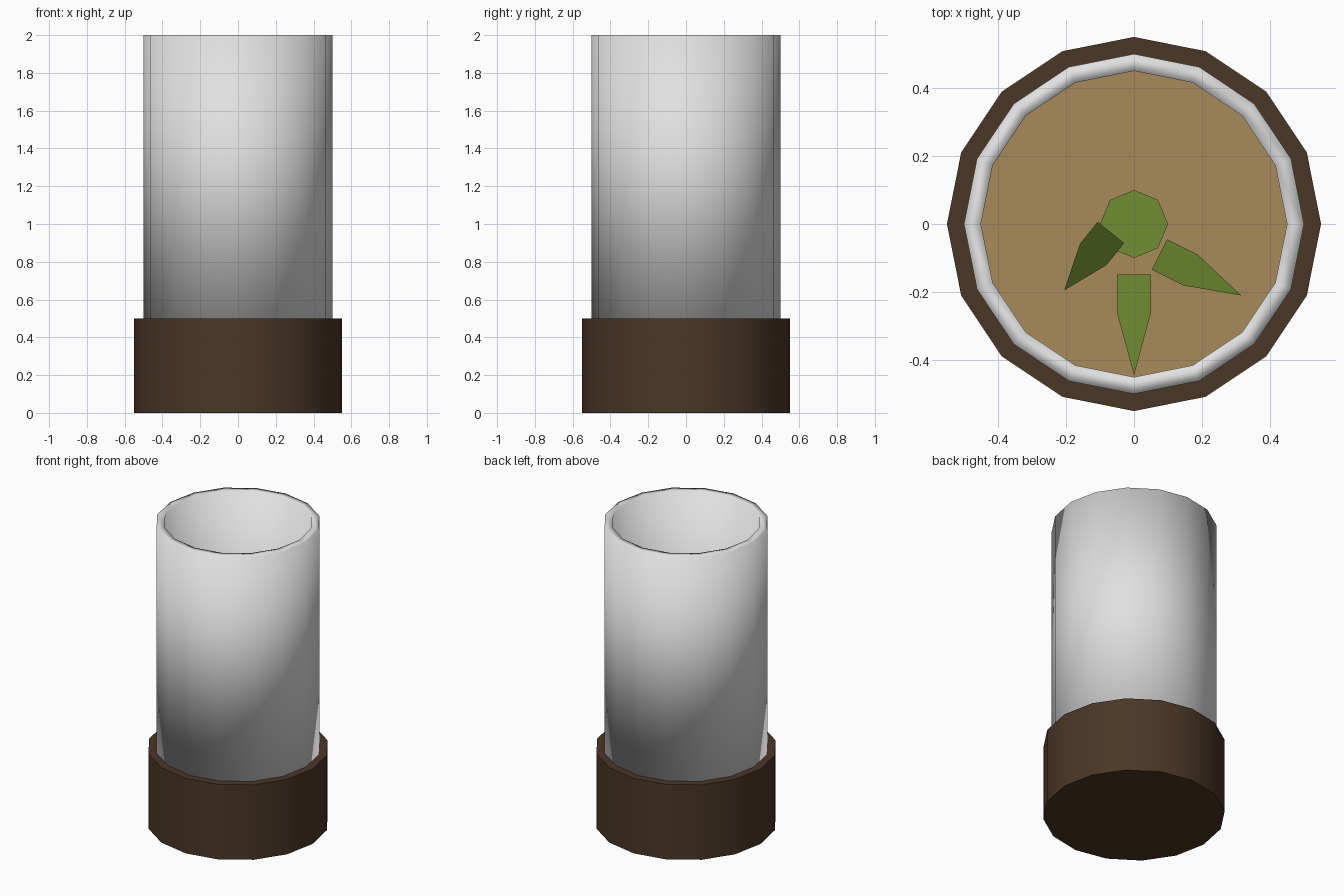
import bpy, bmesh, math
from mathutils import Vector

if "Cube" in bpy.data.objects:
    bpy.data.objects.remove(bpy.data.objects["Cube"])


def material(name, rgb):
    m = bpy.data.materials.new(name)
    m.diffuse_color = (*rgb, 1)
    m.use_nodes = True
    m.node_tree.nodes["Principled BSDF"].inputs["Base Color"].default_value = m.diffuse_color
    return m


BROWN = material("dark wood", (0.068, 0.038, 0.019))
GLASS = material("pale glass", (0.75, 0.75, 0.75))
SOIL = material("sandy soil", (0.39, 0.26, 0.102))
GREEN = material("leaf green", (0.16, 0.265, 0.031))


def add_mesh(name, verts, faces, mat):
    me = bpy.data.meshes.new(name)
    me.from_pydata(verts, [], faces)
    me.materials.append(mat)
    ob = bpy.data.objects.new(name, me)
    bpy.context.collection.objects.link(ob)
    bm = bmesh.new()
    bm.from_mesh(me)
    bmesh.ops.recalc_face_normals(bm, faces=bm.faces)
    bm.to_mesh(me)
    bm.free()
    return ob


def cylinder(name, radius, z0, z1, sides, mat):
    ring = [(radius * math.cos(math.tau * i / sides), radius * math.sin(math.tau * i / sides))
            for i in range(sides)]
    verts = [(x, y, z) for z in (z0, z1) for x, y in ring]
    faces = [(i, (i + 1) % sides, (i + 1) % sides + sides, i + sides) for i in range(sides)]
    faces += [tuple(reversed(range(sides))), tuple(range(sides, 2 * sides))]
    ob = add_mesh(name, verts, faces, mat)
    ob.data.shade_smooth()
    ob.data.set_sharp_from_angle(angle=math.radians(50))
    return ob


# Base and soil bed
cylinder("base", 0.55, 0, 0.5, 16, BROWN)
cylinder("soil", 0.45, 0.45, 0.6, 16, SOIL)

# Open glass tube: closed wall profile swept round, smooth over the rim
N = 16
profile = [(0.5, 0.5), (0.5, 2.0), (0.45, 2.0), (0.45, 0.5)]
verts = [(r * math.cos(math.tau * i / N), r * math.sin(math.tau * i / N), z)
         for i in range(N) for r, z in profile]
faces = [(i * 4 + j, (i + 1) % N * 4 + j, (i + 1) % N * 4 + (j + 1) % 4, i * 4 + (j + 1) % 4)
         for i in range(N) for j in range(4)]
tube = add_mesh("glass_tube", verts, faces, GLASS)
tube.data.shade_smooth()

# Plant stem
cylinder("stem", 0.1, 0.6, 1.0, 8, GREEN)


# Pointed leaves: root, tip and height drop from root to tip
def leaf(name, root, tip, z, drop):
    a, b = Vector((*root, z)), Vector((*tip, z - drop))
    d = b - a
    side = Vector((-d.y, d.x, 0)).normalized() * 0.05
    mid = a + d * 0.38
    top = [a - side, mid - side, b, mid + side, a + side]
    down = Vector((0, 0, -0.006))
    add_mesh(name, top + [p + down for p in top],
             [(0, 1, 2, 3, 4), (9, 8, 7, 6, 5)]
             + [(i, (i + 1) % 5, (i + 1) % 5 + 5, i + 5) for i in range(5)], GREEN)


leaf("front_leaf", (0, -0.148), (0, -0.445), 0.9, 0.0)
leaf("right_leaf", (0.075, -0.09), (0.315, -0.21), 0.95, 0.06)
leaf("left_leaf", (-0.068, -0.025), (-0.205, -0.195), 1.06, 0.25)
